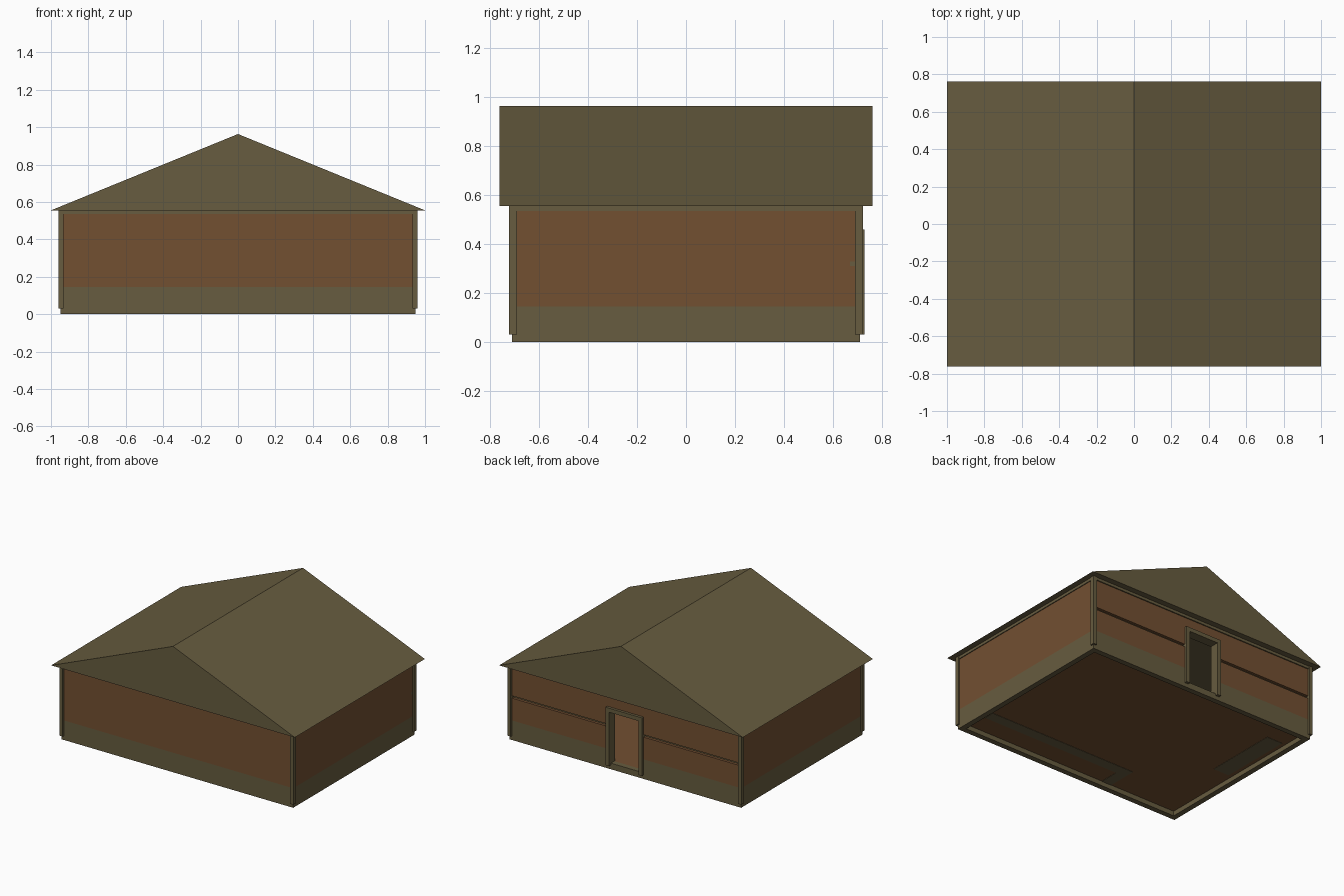
import bpy
import bmesh

cube = bpy.data.objects.get("Cube")
if cube:
    bpy.data.objects.remove(cube, do_unlink=True)


def material(name, rgb):
    mat = bpy.data.materials.new(name)
    mat.use_nodes = True
    colour = (*rgb, 1)
    mat.diffuse_color = colour
    mat.node_tree.nodes["Principled BSDF"].inputs["Base Color"].default_value = colour
    return mat


OLIVE = material("olive_trim", (0.135, 0.107, 0.050))
BROWN = material("brown_boards", (0.170, 0.079, 0.031))


def finish(name, bm, mat):
    bmesh.ops.recalc_face_normals(bm, faces=bm.faces)
    mesh = bpy.data.meshes.new(name)
    bm.to_mesh(mesh)
    bm.free()
    mesh.materials.append(mat)
    obj = bpy.data.objects.new(name, mesh)
    bpy.context.collection.objects.link(obj)
    return obj


def box(name, xs, ys, zs, mat):
    """Box spanning the given (low, high) ranges."""
    bm = bmesh.new()
    bmesh.ops.create_cube(bm, size=1)
    for v in bm.verts:
        for i, (low, high) in enumerate((xs, ys, zs)):
            v.co[i] = low if v.co[i] < 0 else high
    return finish(name, bm, mat)


def span(side, inner, outer):
    """Range on the positive or negative side of an axis."""
    return tuple(sorted((side * inner, side * outer)))


# Main sizes
WX, WY = 0.95, 0.71
THICK = 0.04
EAVE, RIDGE = 0.555, 0.963
PLINTH = 0.145
DOOR, DOOR_TOP = 0.125, 0.435
IX, IY = WX - THICK, WY - THICK

# Solid gable roof, extruded from its triangular profile
bm = bmesh.new()
profile = [bm.verts.new((x, -0.762, z)) for x, z in ((-1, EAVE), (1, EAVE), (0, RIDGE))]
gable = bm.faces.new(profile)
end = bmesh.ops.extrude_face_region(bm, geom=[gable])["geom"]
bmesh.ops.translate(bm, vec=(0, 1.524, 0),
                    verts=[g for g in end if isinstance(g, bmesh.types.BMVert)])
if not gable.is_valid or gable not in bm.faces[:]:
    bm.faces.new(profile)
finish("roof", bm, OLIVE)

# Front and side walls: olive plinth below, brown boards above
for part, zs, mat in (("plinth", (0, PLINTH), OLIVE), ("boards", (PLINTH, EAVE), BROWN)):
    box(f"front_{part}", (-WX, WX), (-WY, -IY), zs, mat)
    for side, label in ((1, "left"), (-1, "right")):
        box(f"{label}_{part}", span(side, IX, WX), (-IY, IY), zs, mat)

# Back wall: two halves around the doorway, with a long groove in the boards
for side, label in ((1, "left"), (-1, "right")):
    xs = span(side, DOOR, WX)
    box(f"back_{label}_plinth", xs, (IY, WY), (0, PLINTH), OLIVE)
    box(f"back_{label}_lower_boards", xs, (IY, WY), (PLINTH, 0.31), BROWN)
    box(f"back_{label}_groove", xs, (IY, WY - 0.02), (0.31, 0.328), OLIVE)
    box(f"back_{label}_upper_boards", xs, (IY, WY), (0.328, EAVE), BROWN)
box("back_boards_over_door", (-DOOR, DOOR), (IY, WY), (DOOR_TOP, EAVE), BROWN)
box("door_sill", (-DOOR, DOOR), (IY, WY), (0, 0.045), OLIVE)

# Door frame
for side, label in ((1, "left"), (-1, "right")):
    box(f"door_{label}_jamb", span(side, DOOR - 0.005, 0.15), (IY - 0.01, WY + 0.02),
        (0.03, DOOR_TOP), OLIVE)
box("door_lintel", (-0.15, 0.15), (IY - 0.01, WY + 0.02), (DOOR_TOP - 0.005, 0.46), OLIVE)

# Corner posts and the trim under the eaves
for sy, depth in ((1, "back"), (-1, "front")):
    for sx, label in ((1, "left"), (-1, "right")):
        box(f"{depth}_{label}_post", span(sx, 0.932, 0.96), span(sy, 0.69, 0.723),
            (0.03, EAVE), OLIVE)
    box(f"{depth}_eave_trim", (-0.932, 0.932), span(sy, 0.7, 0.718), (0.535, EAVE), OLIVE)
for sx, label in ((1, "left"), (-1, "right")):
    box(f"{label}_eave_trim", span(sx, 0.94, 0.956), (-0.69, 0.69), (0.535, EAVE), OLIVE)

# Raised floor, open below inside the plinth
box("floor", (-IX, IX), (-IY, IY), (0.035, 0.045), BROWN)

# Built-in counters standing through the floor
box("front_counter", (-0.36, 0.87), (-0.52, -0.44), (0.033, 0.22), OLIVE)
box("front_counter_return", (-0.36, -0.28), (-IY, -0.52), (0.033, 0.22), OLIVE)
box("side_counter", (-0.88, -0.75), (-0.06, 0.5), (0.033, 0.22), OLIVE)
